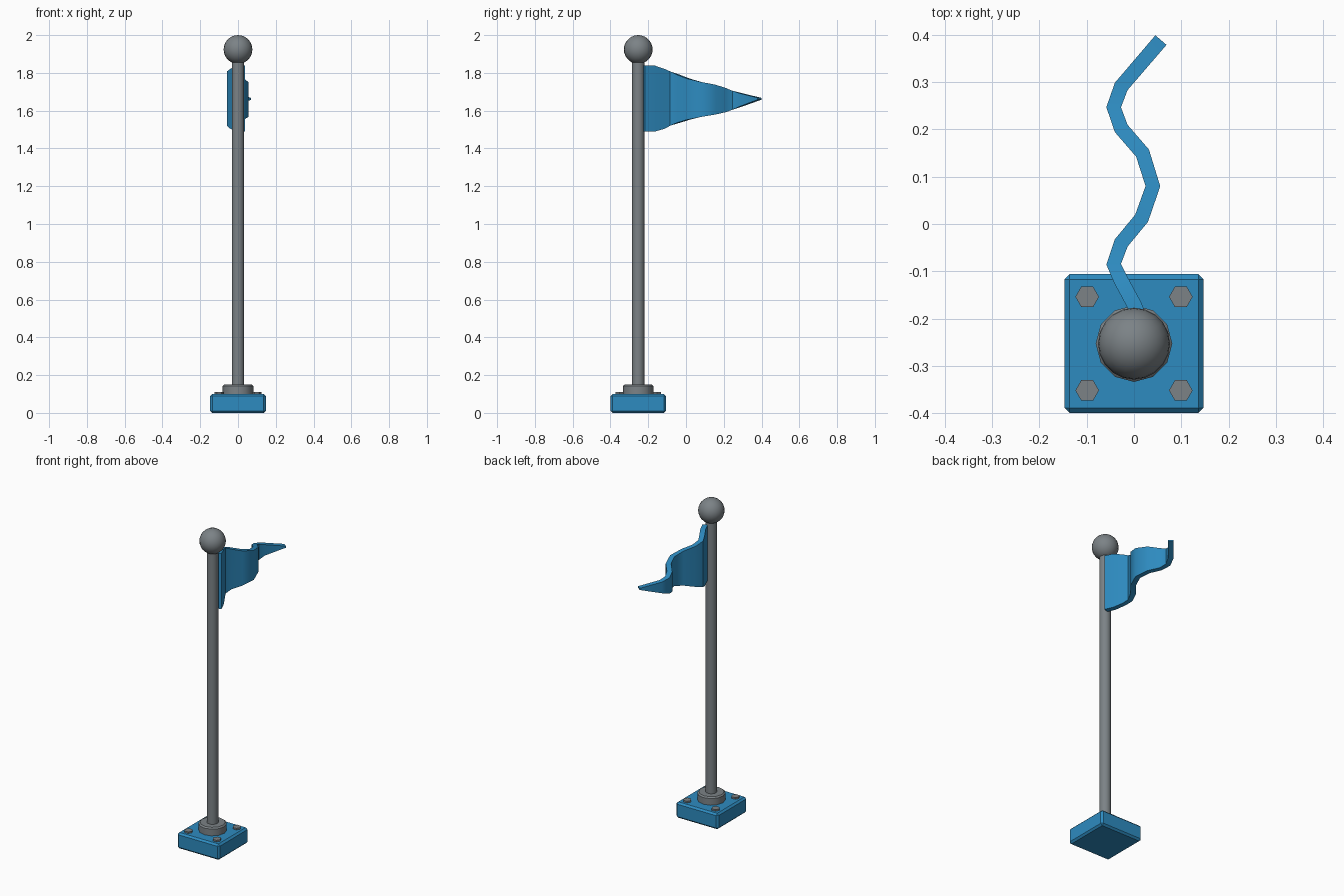
import bpy, bmesh, math
from mathutils import Vector

if "Cube" in bpy.data.objects:
    bpy.data.objects.remove(bpy.data.objects["Cube"])

CY = -0.253  # pole axis position in y


def material(name, col):
    m = bpy.data.materials.new(name)
    m.diffuse_color = (*col, 1)
    m.use_nodes = True
    m.node_tree.nodes["Principled BSDF"].inputs["Base Color"].default_value = m.diffuse_color
    return m


BLUE = material("blue", (0.027, 0.26, 0.53))
GREY = material("grey", (0.20, 0.225, 0.24))


def finish(ob, name, mat, bevel=0, segments=1, angle=40):
    ob.name = name
    ob.data.materials.append(mat)
    bpy.context.view_layer.objects.active = ob
    ob.select_set(True)
    if bevel:
        b = ob.modifiers.new("bevel", 'BEVEL')
        b.width, b.segments = bevel, segments
        bpy.ops.object.modifier_apply(modifier="bevel")
    bpy.ops.object.shade_smooth_by_angle(angle=math.radians(angle))
    ob.select_set(False)
    return ob


def cylinder(name, r, x, y, z0, z1, sides, bevel=0, rot=0):
    bpy.ops.mesh.primitive_cylinder_add(vertices=sides, radius=r, depth=z1 - z0,
                                        location=(x, y, (z0 + z1) / 2), rotation=(0, 0, rot))
    return finish(bpy.context.object, name, GREY, bevel)


# square base
bpy.ops.mesh.primitive_cube_add(size=1, location=(0, CY, 0.05))
base = bpy.context.object
base.scale = (0.294, 0.294, 0.1)
bpy.ops.object.transform_apply(location=False, rotation=False, scale=True)
finish(base, "base", BLUE, 0.011, 1, 30)

# four hex bolts
for sx in (-1, 1):
    for sy in (-1, 1):
        cylinder("bolt", 0.025, sx * 0.099, CY + sy * 0.099, 0.09, 0.11, 6, rot=math.pi / 6)

# collar, pole and ball
cylinder("collar", 0.081, 0, CY, 0.09, 0.15, 12, 0.008)
cylinder("pole", 0.033, 0, CY, 0.1, 1.88, 16)
bpy.ops.mesh.primitive_uv_sphere_add(segments=20, ring_count=14, radius=0.076, location=(0, CY, 1.924))
finish(bpy.context.object, "ball", GREY)

# waving pennant: x, y, bottom z, top z along its centre line
path = [(0.022, -0.222, 1.49, 1.84), (0.0, -0.17, 1.49, 1.838), (-0.028, -0.118, 1.505, 1.82),
        (-0.043, -0.085, 1.52, 1.808), (-0.027, -0.04, 1.536, 1.79), (0.016, 0.012, 1.552, 1.77),
        (0.040, 0.08, 1.567, 1.752), (0.018, 0.15, 1.58, 1.737), (-0.027, 0.202, 1.592, 1.72),
        (-0.043, 0.247, 1.605, 1.705), (-0.027, 0.291, 1.622, 1.692), (0.057, 0.389, 1.658, 1.668)]
pts = [Vector((p[0], p[1])) for p in path]
bm = bmesh.new()
rings = []
for i, p in enumerate(path):
    d0 = (pts[i] - pts[max(i - 1, 0)]).normalized()
    d1 = (pts[min(i + 1, len(pts) - 1)] - pts[i]).normalized()
    d = (d0 + d1).normalized()
    n = Vector((d.y, -d.x)) * 0.0155
    rings.append([bm.verts.new((p[0] + s * n.x, p[1] + s * n.y, z))
                  for s, z in ((-1, p[2]), (1, p[2]), (1, p[3]), (-1, p[3]))])
for a, b in zip(rings, rings[1:]):
    for k in range(4):
        bm.faces.new((a[k], a[(k + 1) % 4], b[(k + 1) % 4], b[k]))
bm.faces.new(rings[0])
bm.faces.new(rings[-1])
bmesh.ops.recalc_face_normals(bm, faces=bm.faces)
me = bpy.data.meshes.new("pennant")
bm.to_mesh(me)
bm.free()
flag = bpy.data.objects.new("pennant", me)
bpy.context.collection.objects.link(flag)
finish(flag, "pennant", BLUE)
